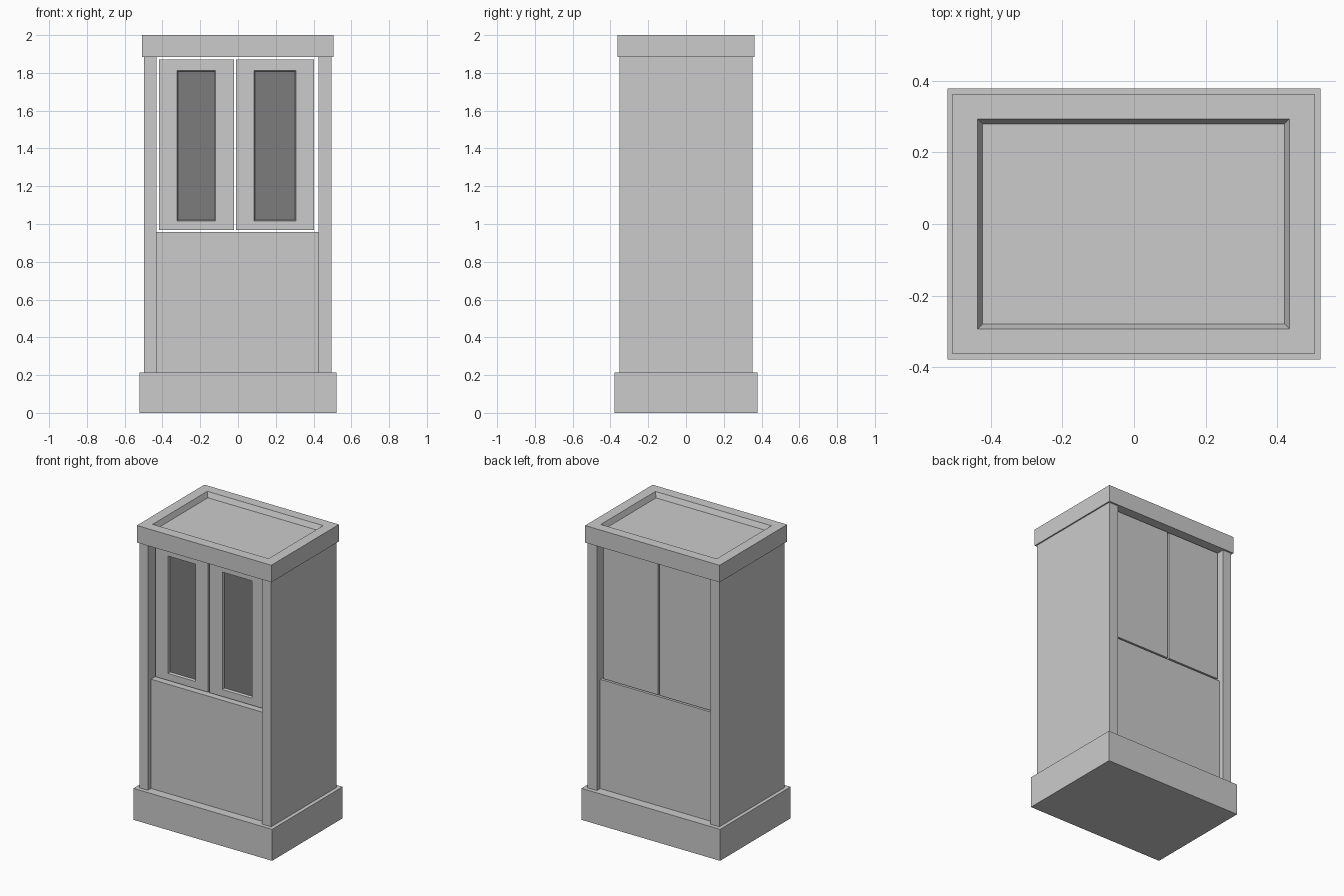
import bpy, bmesh
from mathutils import Vector

if "Cube" in bpy.data.objects:
    bpy.data.objects.remove(bpy.data.objects["Cube"])

glass = bpy.data.materials.new("dark_glass")
glass.diffuse_color = (0.2, 0.2, 0.2, 1)
glass.use_nodes = True
glass.node_tree.nodes["Principled BSDF"].inputs["Base Color"].default_value = glass.diffuse_color


def box(name, lo, hi, side=None, opening=None, slope=0.0, depth=0.0, floor_mat=None):
    """Box from lo to hi; optionally sink a sloped recess into the face pointing along side.
    opening holds the (lo, hi) corners of the recess in the face's two axes."""
    lo, hi = Vector(lo), Vector(hi)
    bm = bmesh.new()
    bmesh.ops.create_cube(bm, size=1)
    for v in bm.verts:
        v.co = Vector((lo[i] + (v.co[i] + 0.5) * (hi[i] - lo[i]) for i in range(3)))
    bm.normal_update()
    if side:
        side = Vector(side)
        axes = [i for i in range(3) if side[i] == 0]
        face = max(bm.faces, key=lambda f: f.normal.dot(side))
        for margin, sink in ((0, 0), (slope, depth)):
            bmesh.ops.inset_individual(bm, faces=[face], thickness=0.01)
            for v in face.verts:
                for k, a in enumerate(axes):
                    low = v.co[a] < (lo[a] + hi[a]) / 2 if margin == 0 else \
                        v.co[a] < (opening[0][k] + opening[1][k]) / 2
                    v.co[a] = opening[0][k] + margin if low else opening[1][k] - margin
                v.co -= side * sink
        if floor_mat:
            face.material_index = 1
    mesh = bpy.data.meshes.new(name)
    if floor_mat:
        mesh.materials.append(None)
        mesh.materials.append(floor_mat)
    bm.normal_update()
    bm.to_mesh(mesh)
    bm.free()
    obj = bpy.data.objects.new(name, mesh)
    bpy.context.collection.objects.link(obj)
    return obj


# Plinth and side walls
box("plinth", (-0.522, -0.379, 0), (0.522, 0.379, 0.214))
box("left_side_wall", (-0.497, -0.351, 0.214), (-0.432, 0.351, 1.884))
box("right_side_wall", (0.425, -0.351, 0.214), (0.496, 0.351, 1.884))

# Lower body between the walls
box("lower_body", (-0.432, -0.318, 0.214), (0.425, 0.315, 0.957))

# Upper compartments with a sunken dark window in front, gaps all round
for name, x0, x1, w0, w1 in (("left_door", -0.417, -0.022, -0.323, -0.118),
                             ("right_door", -0.010, 0.402, 0.086, 0.308)):
    box(name, (x0, -0.29, 0.967), (x1, 0.315, 1.872), (0, -1, 0),
        ((w0, 1.015), (w1, 1.813)), 0.005, 0.015, glass)

# Cornice with a shallow tray in its top
box("cornice", (-0.507, -0.363, 1.884), (0.505, 0.363, 2.0), (0, 0, 1),
    ((-0.437, -0.293), (0.435, 0.294)), 0.014, 0.035)
